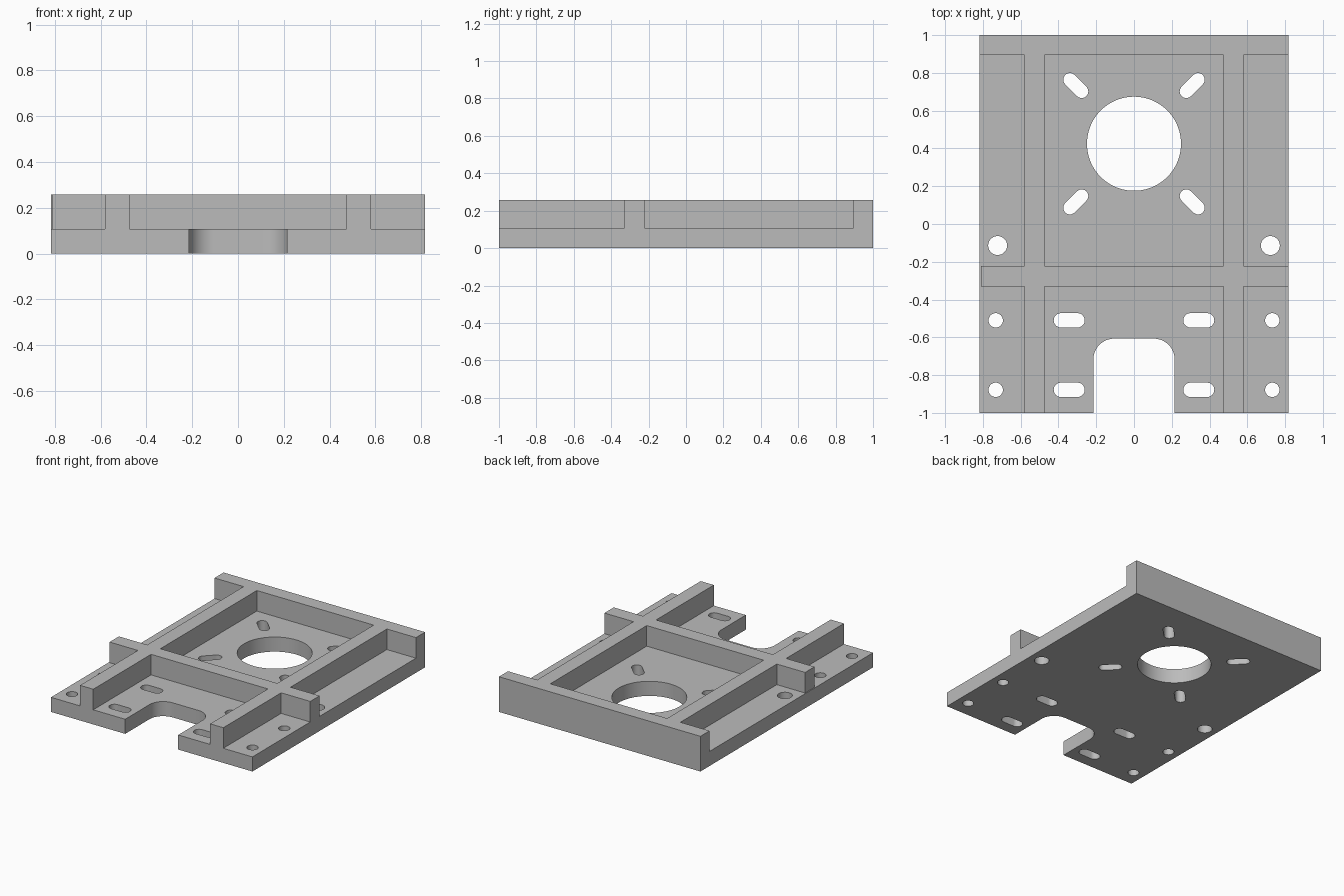
import bpy
import bmesh
from math import cos, sin, pi, radians

cube = bpy.data.objects.get("Cube")
if cube:
    bpy.data.objects.remove(cube, do_unlink=True)

# Main dimensions
W = 0.817                        # half width
PLATE_H, RIB_H = 0.107, 0.151
RIB_IN, RIB_OUT = 0.474, 0.581   # long rib sides
BACK = 0.895                     # inner side of back rib
CROSS_F, CROSS_B = -0.33, -0.222
NOTCH_W, NOTCH_Y, NOTCH_R = 0.215, -0.607, 0.11

grey = bpy.data.materials.new("plain grey")
grey.use_nodes = True
colour = (0.5, 0.5, 0.5, 1)
grey.diffuse_color = colour
grey.node_tree.nodes["Principled BSDF"].inputs["Base Color"].default_value = colour


def arc(cx, cy, r, start, end, steps):
    angles = [start + (end - start) * i / steps for i in range(steps + 1)]
    return [(cx + r * cos(a), cy + r * sin(a)) for a in angles]


def circle(cx, cy, r, steps=48):
    return arc(cx, cy, r, 0, 2 * pi, steps)[:-1]


def slot(cx, cy, r, half, angle=0):
    dx, dy = half * cos(angle), half * sin(angle)
    return (arc(cx + dx, cy + dy, r, angle - pi / 2, angle + pi / 2, 16)
            + arc(cx - dx, cy - dy, r, angle + pi / 2, angle + 3 * pi / 2, 16))


def mirrored(half):
    return half + [(-x, y) for x, y in reversed(half)]


def extruded_part(name, loops, z, height):
    """Fill an outline with its holes and thicken it upward."""
    bm = bmesh.new()
    for loop in loops:
        verts = [bm.verts.new((x, y, z)) for x, y in loop]
        for a, b in zip(verts, verts[1:] + verts[:1]):
            bm.edges.new((a, b))
    bmesh.ops.triangle_fill(bm, use_beauty=True, edges=bm.edges[:], normal=(0, 0, 1))
    bm.normal_update()
    for f in bm.faces:
        if f.normal.z < 0:
            f.normal_flip()
    mesh = bpy.data.meshes.new(name)
    bm.to_mesh(mesh)
    bm.free()
    mesh.materials.append(grey)
    obj = bpy.data.objects.new(name, mesh)
    bpy.context.collection.objects.link(obj)
    bpy.ops.object.select_all(action='DESELECT')
    obj.select_set(True)
    bpy.context.view_layer.objects.active = obj
    mod = obj.modifiers.new("thickness", 'SOLIDIFY')
    mod.thickness, mod.offset = height, 1
    bpy.ops.object.modifier_apply(modifier=mod.name)
    bpy.ops.object.shade_smooth_by_angle(angle=radians(30))
    return obj


# Base plate outline with front notch
outline = mirrored([(W, 1), (W, -1), (NOTCH_W, -1)]
                   + arc(NOTCH_W - NOTCH_R, NOTCH_Y - NOTCH_R, NOTCH_R, 0, pi / 2, 16))

# Large bore with four radial slots
BORE_Y, SLOT_OFF = 0.425, 0.308
holes = [circle(0, BORE_Y, 0.249, 96)]
for side in (-1, 1):
    for end in (-1, 1):
        holes.append(slot(side * SLOT_OFF, BORE_Y + end * SLOT_OFF,
                          0.035, 0.044, side * end * pi / 4))
    # Mounting holes and cross slots
    holes.append(circle(side * 0.722, -0.114, 0.05))
    for y in (-0.51, -0.878):
        holes.append(circle(side * 0.732, y, 0.038))
        holes.append(slot(side * 0.343, y, 0.038, 0.044))

extruded_part("base_plate", [outline] + holes, 0, PLATE_H)

# Raised rib frame: back rib, two long ribs, cross rib
frame = mirrored([(W, 1), (W, BACK), (RIB_OUT, BACK), (RIB_OUT, CROSS_B),
                  (W, CROSS_B), (W, CROSS_F), (RIB_OUT, CROSS_F),
                  (RIB_OUT, -1), (RIB_IN, -1), (RIB_IN, CROSS_F)])
# Cross rib stops just short of the right edge
frame = [(max(x, 0.006 - W), y) if y in (CROSS_F, CROSS_B) else (x, y) for x, y in frame]
pocket = [(RIB_IN, BACK), (RIB_IN, CROSS_B), (-RIB_IN, CROSS_B), (-RIB_IN, BACK)]
extruded_part("rib_frame", [frame, pocket], PLATE_H, RIB_H)
